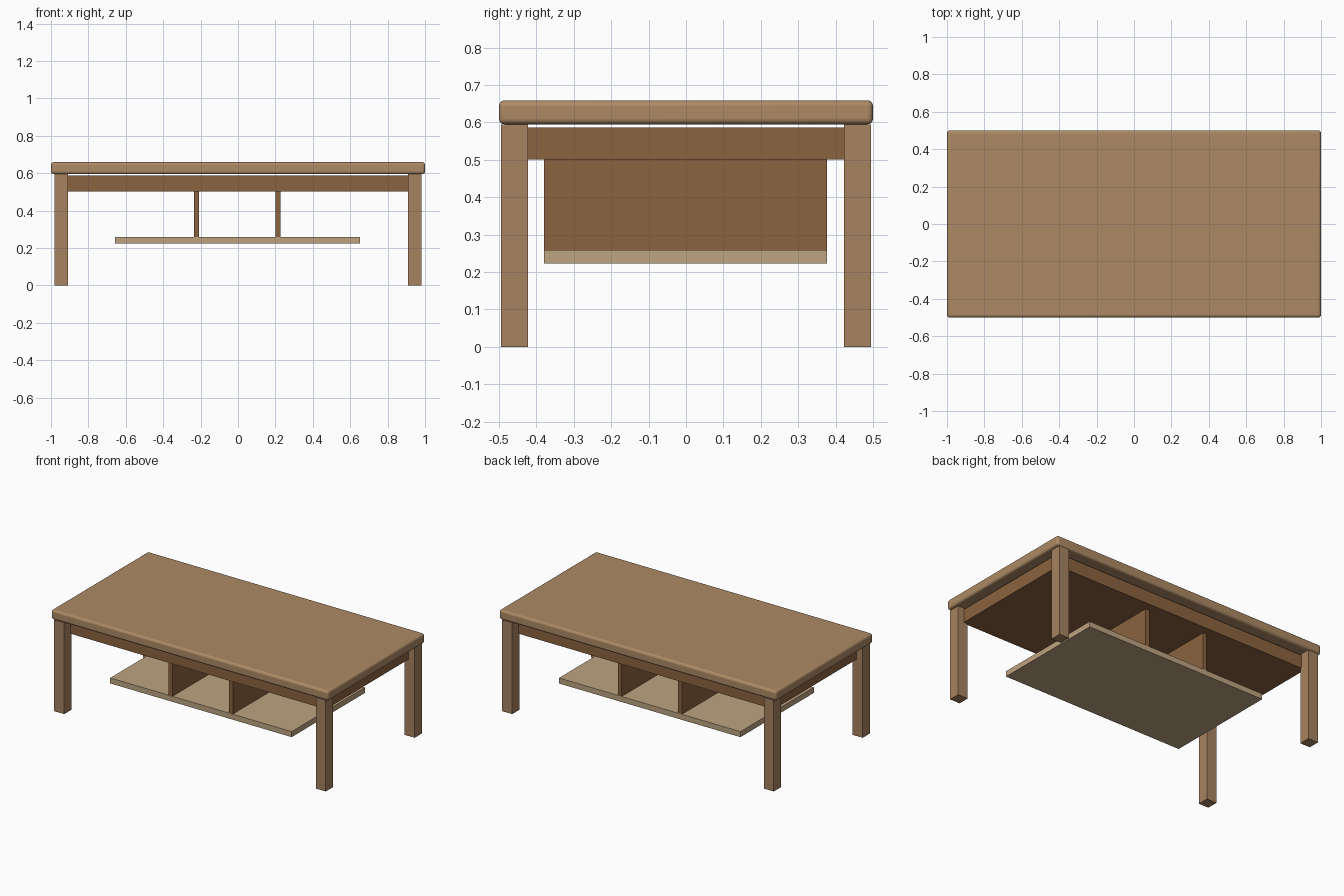
import bpy

if "Cube" in bpy.data.objects:
    bpy.data.objects.remove(bpy.data.objects["Cube"])


def material(name, rgb):
    m = bpy.data.materials.new(name)
    m.diffuse_color = (*rgb, 1)
    m.use_nodes = True
    m.node_tree.nodes["Principled BSDF"].inputs["Base Color"].default_value = m.diffuse_color
    return m


top_wood = material("top_wood", (0.42, 0.255, 0.13))
leg_wood = material("leg_wood", (0.39, 0.225, 0.115))
dark_wood = material("dark_wood", (0.26, 0.125, 0.05))
pale_wood = material("pale_wood", (0.515, 0.37, 0.22))


def box(name, x, y, z, mat):
    """Box from (min, max) pairs along each axis."""
    spans = (x, y, z)
    bpy.ops.mesh.primitive_cube_add(size=1, location=[(a + b) / 2 for a, b in spans])
    ob = bpy.context.object
    ob.name = name
    ob.scale = [b - a for a, b in spans]
    bpy.ops.object.transform_apply(location=False, rotation=False, scale=True)
    ob.data.materials.append(mat)
    return ob


# Table top with softly rounded edges
top = box("table_top", (-1, 1), (-0.5, 0.5), (0.595, 0.659), top_wood)
bev = top.modifiers.new("rounded_edges", "BEVEL")
bev.width = 0.015
bev.segments = 4
bpy.ops.object.shade_smooth_by_angle()

# Four square legs
for side, sx in (("left", -1), ("right", 1)):
    for end, sy in (("front", -1), ("back", 1)):
        box(f"{end}_{side}_leg",
            sorted((sx * 0.908, sx * 0.98)),
            sorted((sy * 0.422, sy * 0.495)),
            (0, 0.595), leg_wood)

# Solid apron slab, just below the top
box("apron", (-0.937, 0.937), (-0.432, 0.432), (0.501, 0.587), dark_wood)

# Hanging shelf and its two dividers
box("shelf", (-0.657, 0.653), (-0.379, 0.377), (0.223, 0.259), pale_wood)
for side, cx in (("left", -0.221), ("right", 0.214)):
    box(f"{side}_divider", (cx - 0.0135, cx + 0.0135), (-0.379, 0.377), (0.255, 0.505), dark_wood)
